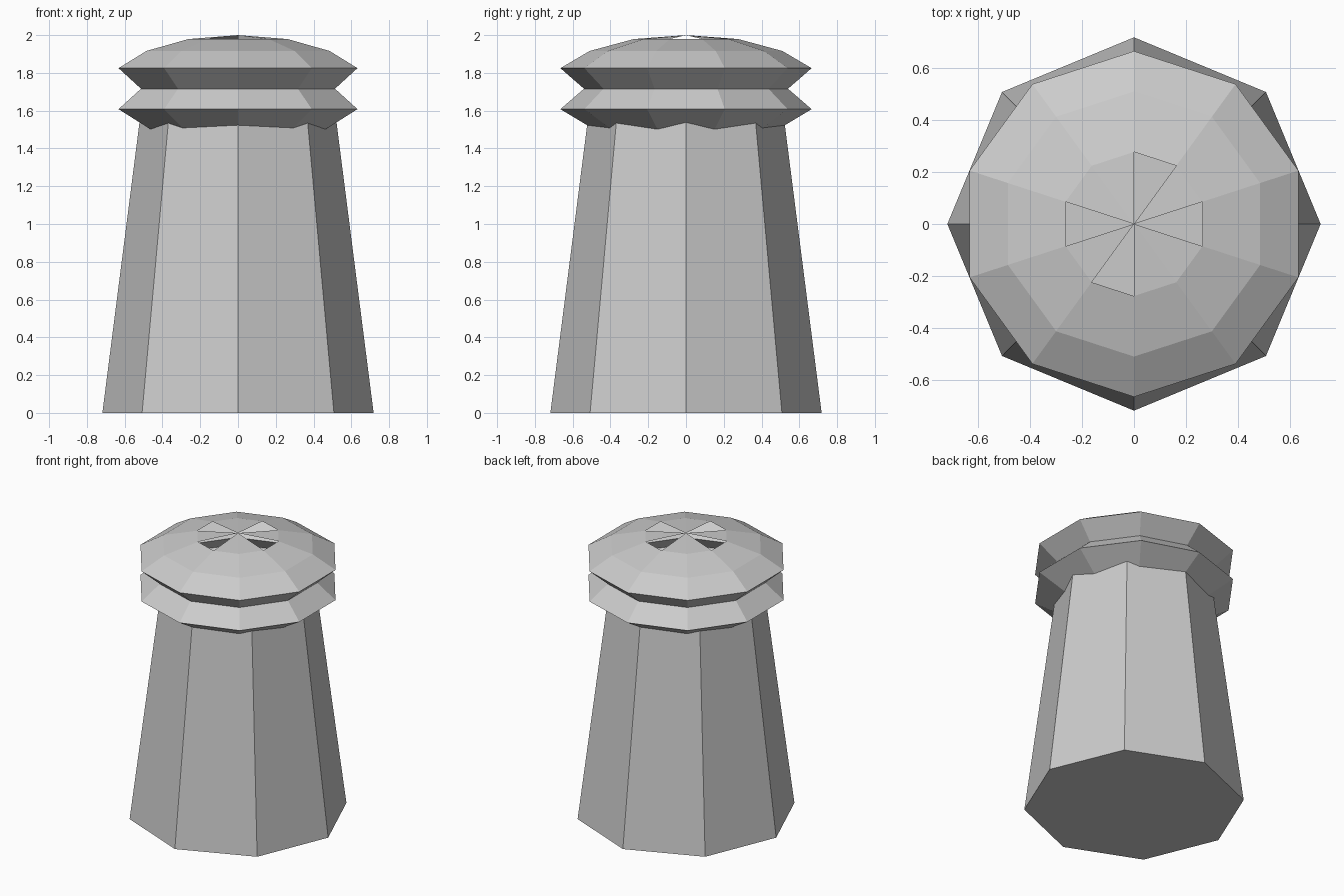
import bpy, bmesh, math

if "Cube" in bpy.data.objects:
    bpy.data.objects.remove(bpy.data.objects["Cube"])

grey = bpy.data.materials.new("light_grey")
grey.diffuse_color = (0.6, 0.6, 0.6, 1.0)
grey.use_nodes = True
grey.node_tree.nodes["Principled BSDF"].inputs["Base Color"].default_value = grey.diffuse_color


def ring(bm, sides, radius, z):
    # ring of points, the first one at the back (+y)
    step = math.tau / sides
    return [bm.verts.new((-radius * math.sin(i * step), radius * math.cos(i * step), z))
            for i in range(sides)]


def bridge(bm, low, high):
    n = len(low)
    for i in range(n):
        j = (i + 1) % n
        bm.faces.new((low[i], low[j], high[j], high[i]))


def finish(bm, name):
    mesh = bpy.data.meshes.new(name)
    bm.to_mesh(mesh)
    bm.free()
    mesh.materials.append(grey)
    obj = bpy.data.objects.new(name, mesh)
    bpy.context.collection.objects.link(obj)


# Tapered eight-sided body, closed at both ends
bm = bmesh.new()
base = ring(bm, 8, 0.718, 0.0)
top = ring(bm, 8, 0.52, 1.55)
bridge(bm, base, top)
bm.faces.new(base[::-1])
bm.faces.new(top)
finish(bm, "shaker_body")

# Ten-sided hollow cap with two flared ridges and a low dome
CAP_PROFILE = [(0.485, 1.50), (0.665, 1.608), (0.54, 1.716),
               (0.665, 1.825), (0.51, 1.916), (0.277, 1.979)]
HOLES = (2, 4, 7, 9)  # open wedges where the contents pour out
bm = bmesh.new()
rings = [ring(bm, 10, r, z) for r, z in CAP_PROFILE]
for low, high in zip(rings, rings[1:]):
    bridge(bm, low, high)
tip = bm.verts.new((0, 0, 2.0))
rim = rings[-1]
for i in range(10):
    if i not in HOLES:
        bm.faces.new((rim[i], rim[(i + 1) % 10], tip))
finish(bm, "shaker_cap")
